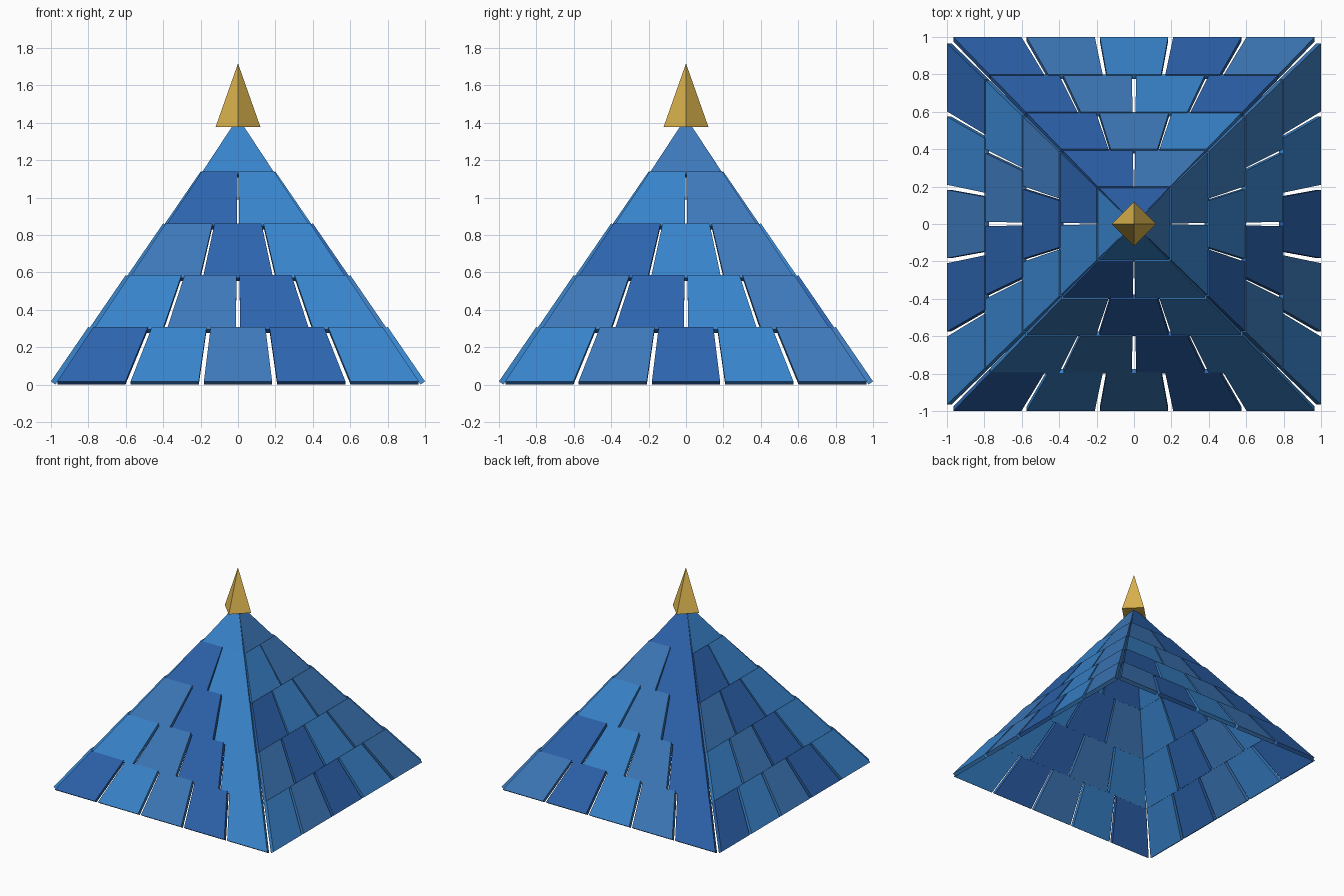
import bpy, bmesh
from math import pi
from mathutils import Matrix, Vector

if "Cube" in bpy.data.objects:
    bpy.data.objects.remove(bpy.data.objects["Cube"])

ROWS = 5
STEP = 0.2767            # height gained per row
LAP = 0.015              # upper edge of each row rides over the next row
INSET = 0.014            # half gap between tiles, as a share of row width
SHELL = Vector((0, 0.024, -0.017))   # slab thickness, square to the slope


def material(name, rgb):
    m = bpy.data.materials.new(name)
    m.diffuse_color = (*rgb, 1)
    m.use_nodes = True
    m.node_tree.nodes["Principled BSDF"].inputs["Base Color"].default_value = m.diffuse_color
    return m


def finish(bm, name, mats):
    bmesh.ops.recalc_face_normals(bm, faces=bm.faces)
    me = bpy.data.meshes.new(name)
    bm.to_mesh(me)
    bm.free()
    for m in mats:
        me.materials.append(m)
    ob = bpy.data.objects.new(name, me)
    bpy.context.collection.objects.link(ob)


def add_tile(bm, outer, rot, mat):
    """Slab from an outer quad, turned to one of the four sides."""
    a = [bm.verts.new(rot @ p) for p in outer]
    b = [bm.verts.new(rot @ (p + SHELL)) for p in outer]
    faces = [a, b[::-1]] + [[a[k], b[k], b[k - 3], a[k - 3]] for k in range(4)]
    for f in faces:
        bm.faces.new(f).material_index = mat


blues = [material("dark_blue", (0.026, 0.126, 0.42)),
         material("light_blue", (0.04, 0.23, 0.60)),
         material("mid_blue", (0.047, 0.19, 0.49))]
gold = material("gold", (0.71, 0.45, 0.075))

# Roof tiles: one object per row, covering all four sides
for row in range(ROWS):
    count = ROWS - row
    low, high = 1 - 0.2 * row, max(0.8 - 0.2 * row, 0.008)
    z0 = 0.017 + STEP * row
    z1 = z0 + STEP + LAP
    bm = bmesh.new()
    for side in range(4):
        rot = Matrix.Rotation(side * pi / 2, 3, 'Z')
        for j in range(count):
            left = (-1 + 2 * j / count + INSET) * 0.98
            right = (-1 + 2 * (j + 1) / count - INSET) * 0.98
            quad = [Vector((left * low, -low, z0)), Vector((right * low, -low, z0)),
                    Vector((right * high, -high, z1)), Vector((left * high, -high, z1))]
            add_tile(bm, quad, rot, (row + j + side) % 3)
    finish(bm, f"tile_row_{row + 1}", blues)

# Four-sided finial, corners on the axes
bm = bmesh.new()
bmesh.ops.create_cone(bm, cap_ends=True, segments=4, radius1=0.12, radius2=0,
                      depth=0.34, matrix=Matrix.Translation((0, 0, 1.547)))
bmesh.ops.remove_doubles(bm, verts=bm.verts, dist=1e-5)
finish(bm, "finial", [gold])
